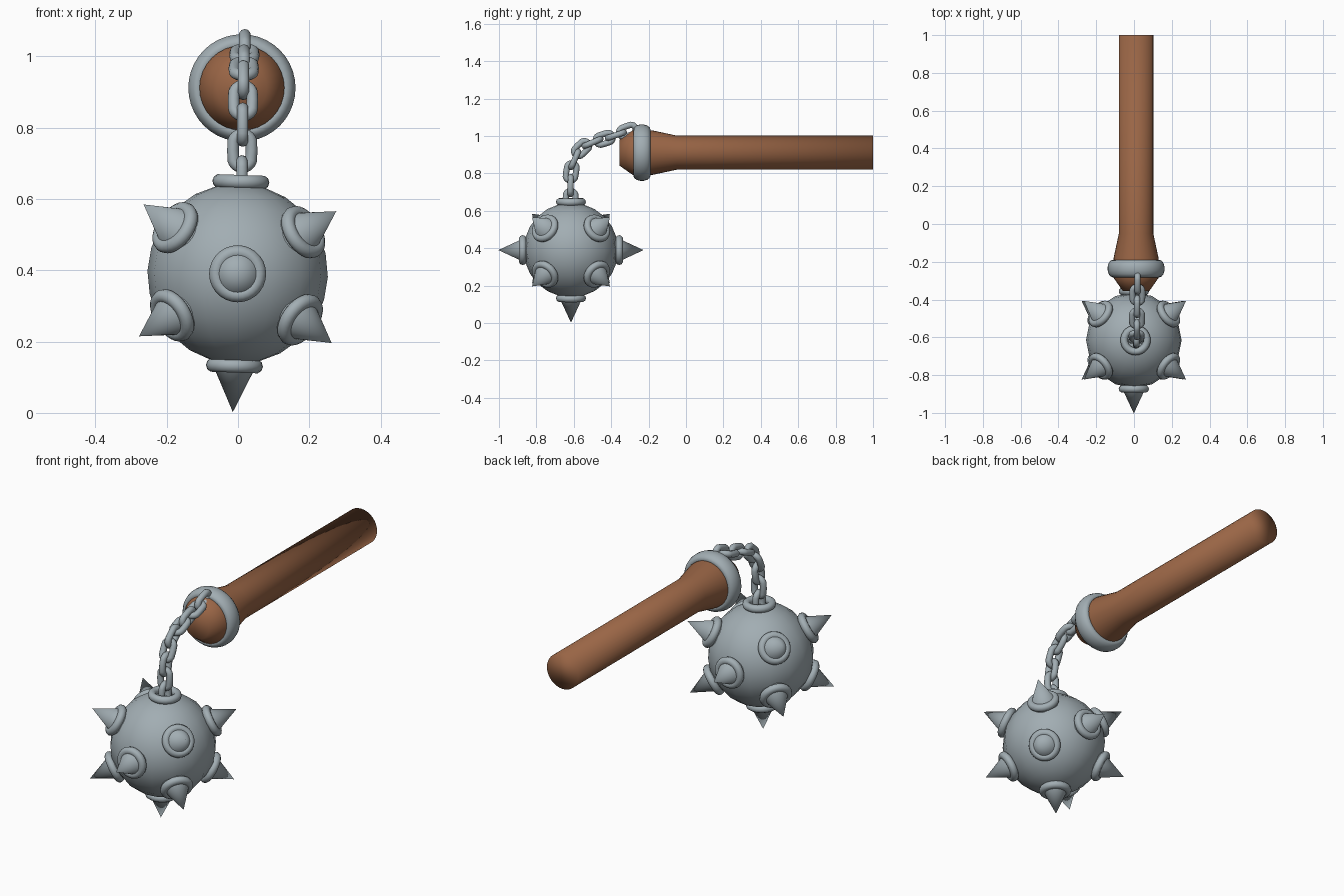
import bpy, bmesh
from math import cos, sin, pi, radians
from mathutils import Vector, Matrix

if "Cube" in bpy.data.objects:
    bpy.data.objects.remove(bpy.data.objects["Cube"])

BALL = Vector((-0.001, -0.615, 0.39))
ROLL = Matrix.Rotation(radians(2), 3, 'Y')      # ball hangs slightly turned
HANDLE = Vector((0.011, 0, 0.911))

grey = bpy.data.materials.new("steel")
grey.diffuse_color = (0.36, 0.42, 0.45, 1)
grey.use_nodes = True
grey.node_tree.nodes["Principled BSDF"].inputs["Base Color"].default_value = grey.diffuse_color
wood = bpy.data.materials.new("wood")
wood.diffuse_color = (0.32, 0.13, 0.06, 1)
wood.use_nodes = True
wood.node_tree.nodes["Principled BSDF"].inputs["Base Color"].default_value = wood.diffuse_color


def finish(name, mat, angle=None):
    ob = bpy.context.object
    ob.name = name
    ob.data.materials.append(mat)
    if angle:
        bpy.ops.object.shade_smooth_by_angle(angle=radians(angle))
    else:
        bpy.ops.object.shade_smooth()
    return ob


def lathe(name, profile, mat, segs=32, closed=False):
    """Revolve (y, radius) points round the handle axis."""
    bm = bmesh.new()
    rings = [[bm.verts.new(HANDLE + Vector((r * cos(2 * pi * i / segs), y, r * sin(2 * pi * i / segs))))
              for i in range(segs)] for y, r in profile]
    pairs = list(zip(rings, rings[1:]))
    if closed:
        pairs.append((rings[-1], rings[0]))
    else:
        bm.faces.new(rings[0])
        bm.faces.new(rings[-1])
    for a, b in pairs:
        for i in range(segs):
            j = (i + 1) % segs
            bm.faces.new((a[i], a[j], b[j], b[i]))
    bmesh.ops.recalc_face_normals(bm, faces=bm.faces)
    me = bpy.data.meshes.new(name)
    bm.to_mesh(me)
    bm.free()
    ob = bpy.data.objects.new(name, me)
    bpy.context.collection.objects.link(ob)
    bpy.ops.object.select_all(action='DESELECT')
    ob.select_set(True)
    bpy.context.view_layer.objects.active = ob
    return finish(name, mat)


# wooden handle with flared, chamfered head
lathe("handle", [(1, 0.091), (-0.05, 0.091), (-0.18, 0.119), (-0.285, 0.119), (-0.355, 0.07)], wood)

# rounded metal band round the head
band = [(-0.236 + 0.046 * cos(a), 0.124 + 0.027 * sin(a))
        for a in (2 * pi * i / 14 for i in range(14))]
lathe("head_band", band, grey, 40, closed=True)

# ball
bpy.ops.mesh.primitive_uv_sphere_add(segments=16, ring_count=12, radius=0.253, location=BALL,
                                     rotation=(0, radians(2), 0))
finish("ball", grey)


def collar(name, d):
    bpy.ops.mesh.primitive_torus_add(major_radius=0.06, minor_radius=0.02, major_segments=28,
                                     minor_segments=10, location=BALL + d * 0.258,
                                     rotation=d.to_track_quat('Z', 'Y').to_euler())
    finish(name, grey)


# spikes with collars: front, back, below and eight diagonals
dirs = [(0, -1, 0), (0, 1, 0), (0, 0, -1)]
dirs += [(0.266 * a, 0.205 * b, 0.182 * c) for a in (-1, 1) for b in (-1, 1) for c in (-1, 1)]
for n, v in enumerate(dirs, 1):
    d = ROLL @ Vector(v).normalized()
    bpy.ops.mesh.primitive_cone_add(vertices=24, radius1=0.072, radius2=0, depth=0.155,
                                    location=BALL + d * 0.3105,
                                    rotation=d.to_track_quat('Z', 'Y').to_euler())
    finish(f"spike_{n}", grey, 50)
    collar(f"spike_collar_{n}", d)
collar("chain_collar", ROLL @ Vector((0, 0, 1)))

# chain links, alternately turned a quarter, from the ball to the band
path = [(-0.617, 0.66), (-0.617, 0.735), (-0.614, 0.808), (-0.595, 0.875), (-0.558, 0.933),
        (-0.50, 0.965), (-0.437, 0.985), (-0.375, 1.004), (-0.313, 1.027)]
for i, (y, z) in enumerate(path):
    p, q = path[max(i - 1, 0)], path[min(i + 1, len(path) - 1)]
    along = Vector((0, q[0] - p[0], q[1] - p[1])).normalized()
    normal = Vector((1, 0, 0)) if i % 2 == 0 else along.cross(Vector((1, 0, 0)))
    side = normal.cross(along)
    bpy.ops.mesh.primitive_torus_add(major_radius=0.026, minor_radius=0.0165,
                                     major_segments=24, minor_segments=10)
    link = finish(f"chain_link_{i + 1}", grey)
    for v in link.data.vertices:                 # stretch the ring into an oval link
        if abs(v.co.x) > 1e-4:
            v.co.x += 0.02 if v.co.x > 0 else -0.02
    m = Matrix((along, side, normal)).transposed().to_4x4()
    m.translation = (0.011 + 0.001 * i, y, z)
    link.matrix_world = m
